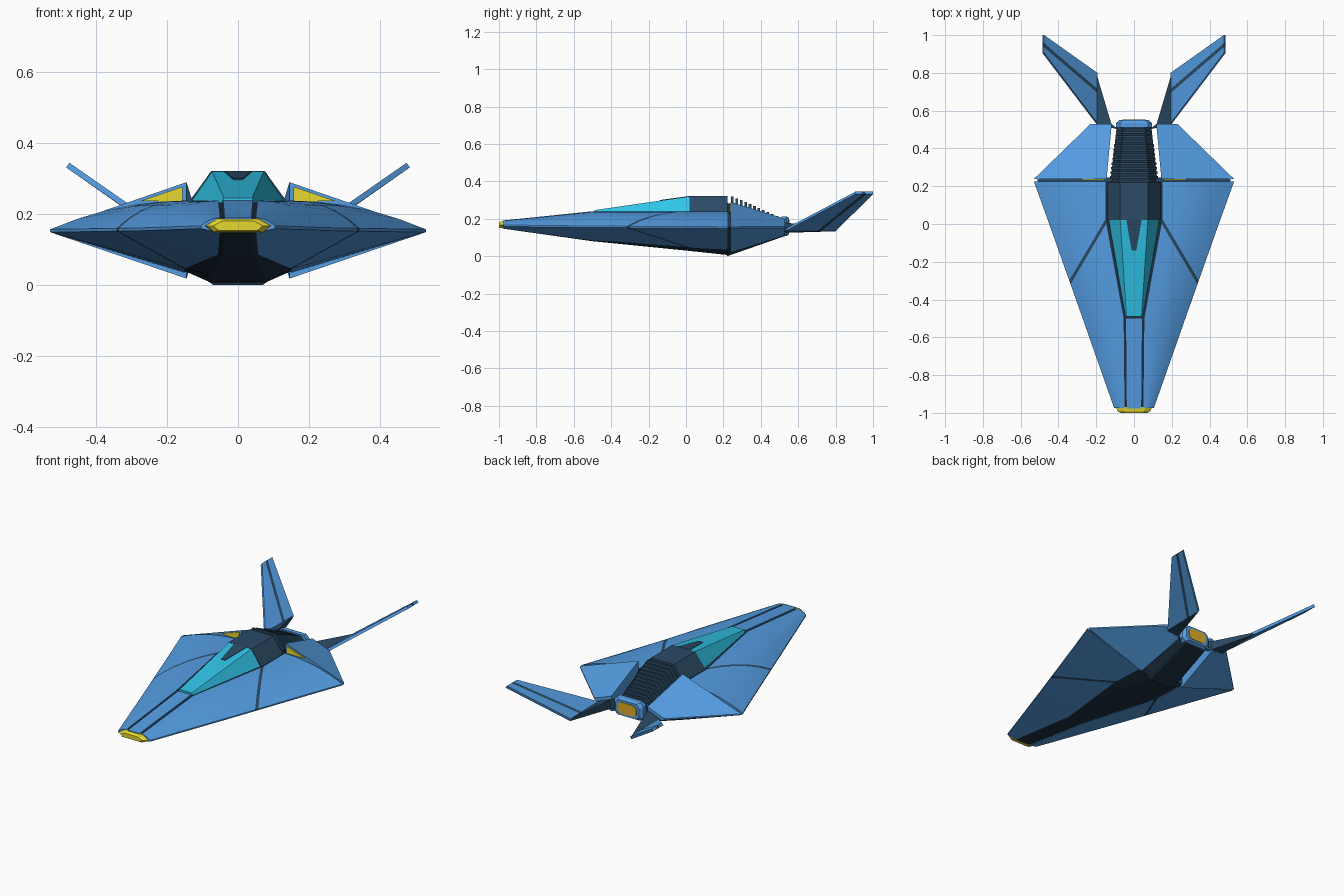
import bpy, bmesh
from mathutils import Vector

if "Cube" in bpy.data.objects:
    bpy.data.objects.remove(bpy.data.objects["Cube"])


def material(name, rgb):
    m = bpy.data.materials.new(name)
    m.diffuse_color = (*rgb, 1)
    m.use_nodes = True
    m.node_tree.nodes["Principled BSDF"].inputs["Base Color"].default_value = m.diffuse_color
    return m


BLUE = material("blue", (0.09, 0.34, 0.77))
DARK = material("dark_blue", (0.024, 0.07, 0.13))
BLACK = material("belly_dark", (0.012, 0.03, 0.055))
TEAL = material("teal_glass", (0.03, 0.55, 0.8))
YELLOW = material("yellow", (0.79, 0.68, 0.03))
ORANGE = material("orange", (0.75, 0.42, 0.02))


def loft(name, rings, mat, mirror=False, stripe=None, smooth=False):
    """Skin equal-length rings; stripe = (point a, point b, half width) painted dark in top view."""
    bm = bmesh.new()
    vs = [[bm.verts.new(p) for p in r] for r in rings]
    n = len(rings[0])
    for a, b in zip(vs, vs[1:]):
        for i in range(n):
            j = (i + 1) % n
            bm.faces.new((a[i], a[j], b[j], b[i]))
    bm.faces.new(vs[0])
    bm.faces.new(vs[-1])
    bmesh.ops.recalc_face_normals(bm, faces=bm.faces)
    if stripe:
        a, b, w = Vector((*stripe[0], 0)), Vector((*stripe[1], 0)), stripe[2]
        nrm = (b - a).cross(Vector((0, 0, 1))).normalized()
        for s in (-w, w):
            bmesh.ops.bisect_plane(bm, geom=bm.verts[:] + bm.edges[:] + bm.faces[:],
                                   plane_co=a + nrm * s, plane_no=nrm)
        for f in bm.faces:
            if abs((f.calc_center_median() - a).dot(nrm)) < w * 0.9:
                f.material_index = 1
    me = bpy.data.meshes.new(name)
    bm.to_mesh(me)
    bm.free()
    me.materials.append(mat)
    me.materials.append(DARK)
    ob = bpy.data.objects.new(name, me)
    bpy.context.collection.objects.link(ob)
    if mirror:
        ob.modifiers.new("mirror", 'MIRROR')
    if smooth:
        bpy.ops.object.select_all(action='DESELECT')
        ob.select_set(True)
        bpy.context.view_layer.objects.active = ob
        bpy.ops.object.shade_smooth_by_angle(angle=0.5)
    return ob


def sym(y, half):
    """Full symmetric ring from right-hand (x, z) points listed top to bottom."""
    return [(x, y, z) for x, z in half] + [(-x, y, z) for x, z in reversed(half)]


# Front hull halves: bulged top, straight underside
def hull_ring(y, xi, zt, xe, ze, zb):
    top = [(xi + (xe - xi) * t, y, zt - (zt - ze - 0.004) * t * t) for t in (0, .2, .4, .6, .8, 1)]
    return top + [(xe, y, ze - 0.004), (xi, y, zb)]


loft("front_hull", [hull_ring(-0.975, 0.05, 0.19, 0.105, 0.163, 0.147),
                    hull_ring(-0.5, 0.055, 0.238, 0.272, 0.157, 0.085),
                    hull_ring(0.02, 0.15, 0.238, 0.456, 0.154, 0.045),
                    hull_ring(0.225, 0.15, 0.238, 0.53, 0.153, 0.035)],
     BLUE, True, ((0.145, 0.02), (0.34, -0.31), 0.008), True)

# Dark core with keel, front and rear
loft("keel_core", [sym(-0.97, [(0.052, 0.185), (0.052, 0.15), (0.04, 0.146)]),
                   sym(-0.5, [(0.057, 0.233), (0.057, 0.088), (0.045, 0.08)]),
                   sym(0.02, [(0.152, 0.233), (0.152, 0.048), (0.075, 0.028)]),
                   sym(0.225, [(0.152, 0.233), (0.152, 0.04), (0.075, 0.006)])], BLACK)
loft("rear_core", [sym(0.22, [(0.085, 0.285), (0.125, 0.22), (0.125, 0.04), (0.07, 0.0)]),
                   sym(0.53, [(0.06, 0.18), (0.09, 0.165), (0.09, 0.125), (0.06, 0.108)])], BLACK)
loft("joint_plate", [sym(y, [(0.14, 0.23), (0.51, 0.157), (0.51, 0.15), (0.14, 0.04)])
                     for y in (0.22, 0.245)], DARK)

# Nose strip and nose light
loft("nose_strip", [sym(-0.978, [(0.038, 0.191), (0.038, 0.18)]),
                    sym(-0.5, [(0.042, 0.24), (0.042, 0.22)])], BLUE)
loft("nose_light", [sym(-0.97, [(0.06, 0.188), (0.095, 0.167), (0.07, 0.148)]),
                    sym(-0.99, [(0.055, 0.185), (0.088, 0.167), (0.065, 0.15)]),
                    sym(-1.0, [(0.045, 0.18), (0.07, 0.167), (0.055, 0.154)])], YELLOW)

# Rear wings and their yellow intakes
loft("rear_wing", [[(0.145, 0.238, 0.29), (0.53, 0.238, 0.157), (0.53, 0.238, 0.149), (0.145, 0.238, 0.018)],
                   [(0.118, 0.53, 0.2), (0.23, 0.53, 0.159), (0.23, 0.53, 0.151), (0.118, 0.53, 0.11)]],
     BLUE, True)
loft("intake_light", [[(0.157, y, 0.235), (0.157, y, 0.277), (0.275, y, 0.237)]
                      for y in (0.232, 0.24)], YELLOW, True)

# Canopy, its dark notch and the housing behind
loft("canopy", [sym(-0.49, [(0.04, 0.246), (0.047, 0.23)]),
                sym(0.02, [(0.073, 0.32), (0.135, 0.23)])], TEAL)
loft("canopy_notch", [sym(-0.14, [(0.013, 0.3), (0.013, 0.285)]),
                      sym(0.021, [(0.04, 0.322), (0.04, 0.3)])], DARK)
loft("canopy_housing", [sym(y, [(0.075, 0.321), (0.142, 0.23)]) for y in (0.02, 0.222)], DARK)

# Cooling ribs stepping down the spine
RIBS = 12
for i in range(RIBS):
    t = i / (RIBS - 1)
    w, z, y = 0.128 - 0.036 * t, 0.32 - 0.115 * t, 0.24 + 0.262 * t
    loft("cooling_rib", [sym(yy, [(w * 0.6, z), (w, z - 0.075 + 0.035 * t), (w, z - 0.11 + 0.04 * t)])
                         for yy in (y, y + 0.014)], DARK)


# Engine nozzle: chamfered rectangles
def chamfer(y, w, h, c, z=0.16):
    return sym(y, [(w - c, z + h), (w, z + h - c), (w, z - h + c), (w - c, z - h)])


loft("engine_nozzle", [chamfer(0.51, 0.095, 0.053, 0.02), chamfer(0.535, 0.095, 0.053, 0.02),
                       chamfer(0.55, 0.078, 0.045, 0.02)], BLUE)
loft("engine_glow", [chamfer(0.54, 0.06, 0.033, 0.018), chamfer(0.553, 0.06, 0.033, 0.018)], ORANGE)

# Tail fins with a painted panel line, and their dark roots
off = Vector((-0.58, 0, 0.81)) * 0.008
fin = [Vector(p) for p in ((0.195, 0.53, 0.14), (0.198, 0.8, 0.14), (0.48, 1.0, 0.338), (0.48, 0.905, 0.338))]
loft("tail_fin", [[p - off for p in fin], [p + off for p in fin]],
     BLUE, True, ((0.2, 0.71), (0.48, 0.95), 0.008))
loft("fin_root", [[(0.08, 0.5, 0.125), (0.2, 0.53, 0.13), (0.2, 0.8, 0.133), (0.12, 0.53, 0.125)],
                  [(0.08, 0.5, 0.185), (0.2, 0.53, 0.15), (0.2, 0.8, 0.147), (0.12, 0.53, 0.18)]],
     DARK, True)
